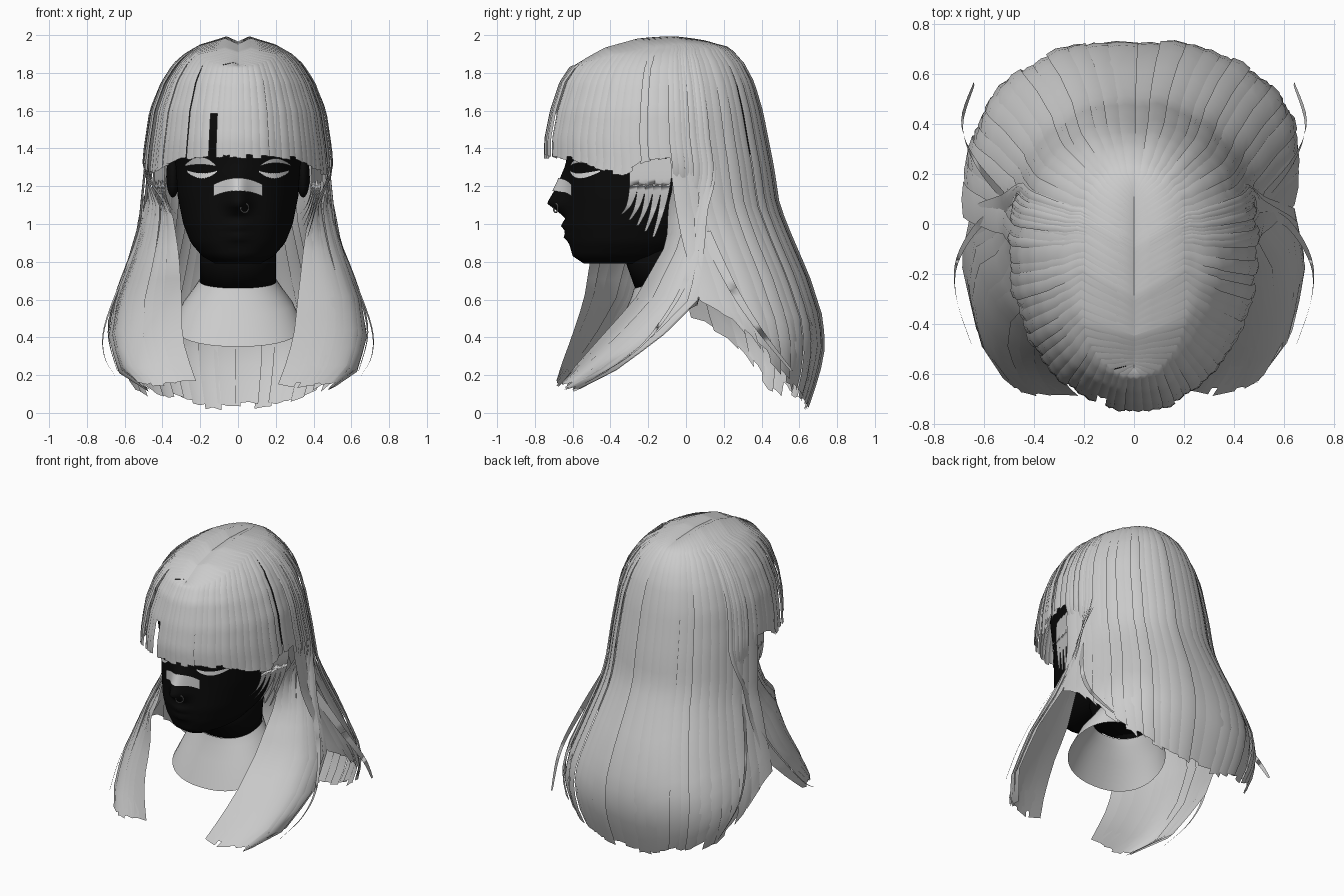
import bpy, bmesh, math, random
from mathutils import Vector

random.seed(4)
if "Cube" in bpy.data.objects:
    bpy.data.objects.remove(bpy.data.objects["Cube"])


def material(name, v):
    m = bpy.data.materials.new(name)
    m.use_nodes = True
    m.diffuse_color = (v, v, v, 1)
    m.node_tree.nodes["Principled BSDF"].inputs["Base Color"].default_value = (v, v, v, 1)
    return m


HAIR = material("light grey", 0.6)
BLACK = material("black", 0.003)
WHITE = material("white", 0.8)
METAL = material("mid grey", 0.25)


def interp(table, k):
    """Piecewise linear lookup; returns a list of the remaining columns."""
    table = sorted(table)
    if k <= table[0][0]:
        return list(table[0][1:])
    for a, b in zip(table, table[1:]):
        if k <= b[0]:
            f = (k - a[0]) / (b[0] - a[0])
            return [p + (q - p) * f for p, q in zip(a[1:], b[1:])]
    return list(table[-1][1:])


def grids(name, sheets, mat, closed=False):
    """One object from several sheets; each sheet is a list of rows of points."""
    bm = bmesh.new()
    for rows in sheets:
        vs = [[bm.verts.new(p) for p in row] for row in rows]
        for r0, r1 in zip(vs, vs[1:]):
            n = len(r0)
            for i in range(n if closed else n - 1):
                j = (i + 1) % n
                bm.faces.new((r0[i], r0[j], r1[j], r1[i]))
        if closed == "capped":
            bm.faces.new(vs[0])
            bm.faces.new(vs[-1])
    bmesh.ops.recalc_face_normals(bm, faces=bm.faces[:])
    for f in bm.faces:
        f.smooth = True
    me = bpy.data.meshes.new(name)
    bm.to_mesh(me)
    bm.free()
    ob = bpy.data.objects.new(name, me)
    bpy.context.collection.objects.link(ob)
    me.materials.append(mat)


def power(v, e):
    return math.copysign(abs(v) ** e, v)


# ---- head, with nose and lips raised from the face ----
HEAD = [(0.79, -0.54, -0.1, 0.12), (0.83, -0.6, 0, 0.19), (0.9, -0.62, 0.1, 0.25),
        (1.0, -0.635, 0.2, 0.29), (1.15, -0.625, 0.28, 0.32), (1.3, -0.625, 0.33, 0.33),
        (1.5, -0.64, 0.36, 0.36), (1.7, -0.57, 0.3, 0.33), (1.85, -0.4, 0.17, 0.22),
        (1.92, -0.2, 0, 0.06)]
NOSE = [(0.9, 0), (0.93, 0.025), (0.96, 0.008), (0.99, 0.03), (1.03, 0.005), (1.06, 0.04),
        (1.11, 0.11), (1.2, 0.06), (1.32, 0.01), (1.4, 0)]


def bump(x, z):
    return interp(NOSE, z)[0] * math.exp(-(x / 0.06) ** 2)


def face_y(x, z):
    yf, yb, w = interp(HEAD, z)
    d = max(0, 1 - abs(x / w) ** 2.22) ** 0.45
    return (yf + yb) / 2 - (yb - yf) / 2 * d - bump(x, z)


def ring(zf, zb, yf, yb, w, sides, nose=False):
    row = []
    for i in range(sides):
        a = 2 * math.pi * i / sides
        s, c = power(math.sin(a), 0.9), power(math.cos(a), 0.9)
        x, z = w * s, (zf + zb) / 2 + (zf - zb) / 2 * c
        y = (yf + yb) / 2 - (yb - yf) / 2 * c
        row.append((x, y - (bump(x, z) if nose and c > 0 else 0), z))
    return row


rows = []
for i in range(58):
    z = 0.79 + 1.13 * i / 57
    rows.append(ring(z, z, *interp(HEAD, z), 128, True))
grids("head", [rows], BLACK, "capped")

grids("neck", [[ring(0.66, 0.72, -0.27, 0.1, 0.2, 40), ring(0.8, 0.8, -0.32, 0.12, 0.2, 40),
                ring(1, 1, -0.32, 0.18, 0.2, 40)]], BLACK, "capped")
grids("bust", [[ring(0.66, 0.74, -0.275, 0.105, 0.205, 40), ring(0.61, 0.7, -0.29, 0.1, 0.235, 40),
                ring(0.52, 0.64, -0.33, 0.08, 0.29, 40), ring(0.35, 0.57, -0.4, 0.06, 0.34, 40)]],
      HAIR, True)

for side in (1, -1):
    bpy.ops.mesh.primitive_uv_sphere_add(segments=20, ring_count=12, location=(side * 0.345, -0.08, 1.25))
    ear = bpy.context.object
    ear.name = "ear"
    ear.scale = (0.035, 0.07, 0.11)
    ear.data.materials.append(BLACK)
    bpy.ops.object.shade_smooth()


# ---- plates that lie on the face ----
def plate(name, cx, cz, half, bend, thick, taper, mat, lift=0.008):
    rows = []
    for i in range(17):
        u = i / 8 - 1
        h = thick * (1 - taper * u * u)
        x, z = cx + half * u, cz + bend * u * u
        rows.append([(x, face_y(x, z + k * h) - lift, z + k * h) for k in (-1, 0, 1)])
    grids(name, [rows], mat)


for side in (1, -1):
    plate("eye", side * 0.19, 1.255, 0.08, 0.025, 0.014, 0.7, WHITE)
    plate("eyelash", side * 0.2, 1.335, 0.08, -0.025, 0.02 if side < 0 else 0.012, 0.8, HAIR, 0.009)
plate("nose_bandage", 0, 1.21, 0.13, -0.032, 0.034, 0.1, HAIR, 0.009)
bpy.ops.mesh.primitive_torus_add(major_radius=0.024, minor_radius=0.004, major_segments=20,
                                 minor_segments=6, location=(0.035, -0.69, 1.085),
                                 rotation=(math.pi / 2, 0, 0.5))
bpy.context.object.name = "nose_ring"
bpy.context.object.data.materials.append(METAL)

# ---- hair envelope: half width, front, back and centre by height ----
WIDTH = [(2, 0.04), (1.97, 0.16), (1.9, 0.27), (1.85, 0.32), (1.75, 0.385), (1.6, 0.44), (1.4, 0.47),
         (1.2, 0.49), (1, 0.51), (0.9, 0.54), (0.7, 0.6), (0.5, 0.67), (0.35, 0.69), (0.2, 0.65), (0, 0.55)]
FRONT = [(2, -0.15), (1.985, -0.28), (1.95, -0.42), (1.9, -0.53), (1.83, -0.61), (1.75, -0.66),
         (1.6, -0.71), (1.45, -0.74)]
BACK = [(2, 0.03), (1.97, 0.15), (1.93, 0.23), (1.85, 0.3), (1.75, 0.35), (1.6, 0.39), (1.3, 0.45),
        (1.1, 0.48), (0.95, 0.54), (0.72, 0.64), (0.5, 0.71), (0.35, 0.72), (0.2, 0.69), (0, 0.62)]
CENTRE = [(1.3, -0.15), (0.9, -0.1), (0.6, -0.03), (0.3, 0.1), (0, 0.2)]
PARTING = [(-0.57, 1.84), (-0.45, 1.91), (-0.3, 1.95), (-0.1, 1.965), (0.12, 1.955)]
# front lock: rear x, rear y, front x, front y by height
LOCK = [(1.3, 0.48, 0.12, 0.41, -0.04), (1.15, 0.49, 0.11, 0.37, -0.09), (0.9, 0.53, 0.09, 0.335, -0.1),
        (0.6, 0.63, 0.05, 0.31, -0.27), (0.4, 0.67, -0.15, 0.29, -0.45),
        (0.2, 0.61, -0.42, 0.23, -0.63), (0.12, 0.45, -0.59, 0.19, -0.69)]
# the right lock sweeps further forward and inward
LEAD = [(1.35, 0, 0), (1.2, 0.12, 0.03), (0.8, 0.34, 0.03), (0.6, 0.26, 0.02), (0.4, 0.15, 0), (0.1, 0, 0)]


def envelope(phi, z, side):
    a = math.radians(phi)
    f, b = interp(FRONT, z)[0], interp(BACK, z)[0]
    c = (f + b) / 2 if z > 1.3 else interp(CENTRE, z)[0]
    if side < 0:
        c -= 0.1 * min(1, max(0, (1 - z) / 0.5))
    e = 1.05 if phi < 90 else min(0.9, max(0.8, 0.9 - (1.1 - z) * 0.2))
    return Vector((interp(WIDTH, z)[0] * power(math.sin(a), e),
                   c - (b - c) * power(math.cos(a), e), z))


def lock_point(v, z, side):
    p = envelope(118 - 22 * v, z, side)
    rx, ry, fx, fy = interp(LOCK, z)
    if side < 0:
        forward, inward = interp(LEAD, z)
        fx, fy = fx - inward, fy - forward
    bulge = 0.09 * math.sin(math.pi * v) * min(1, max(0, (1.1 - z) / 0.5))
    q = Vector((rx + (fx - rx) * v + bulge, ry + (fy - ry) * v - bulge * 0.6, z))
    k = min(1, max(0, (1.35 - z) / 0.3))
    return p.lerp(q, k * k * (3 - 2 * k))


def strip(k0, k1, hem, side, point, angle, steps, ragged, base=0.0):
    """A lock of hair from the parting to its hem, three points wide."""
    lift, cut = random.uniform(0, 0.018) + base, random.uniform(-ragged, ragged)
    cols = []
    for j in range(3):
        k = k0 + (k1 - k0) * j / 2
        a = math.radians(angle(k))
        y = -0.57 + 0.69 * (1 - math.cos(a)) / 2
        root = Vector((-0.004, y, interp(PARTING, y)[0]))
        end = hem(k) + cut + random.uniform(-ragged, ragged) / 2
        path = [root]
        for i in range(1, steps + 1):
            t = i / steps
            p = point(k, root.z - (root.z - end) * t ** 1.5, side)
            out = lift * min(1, 3 * t) + (0.007 if j == 1 else 0)
            path.append(p + Vector((math.sin(a), -math.cos(a), 0)) * out)
        path.insert(1, path[0].lerp(path[1], 0.35) + Vector((0, 0, 0.035 * math.sin(a))))
        cols.append([(side * p.x, p.y, p.z) for p in path])
    return [list(r) for r in zip(*cols)]


def cap_point(phi, z, side):
    return envelope(phi, z, side)


FRINGE_HEM = [(0, 1.36), (40, 1.345), (58, 1.29), (72, 1.26), (82, 1.33), (97, 1.36)]
BACK_HEM = [(96, 0.6), (104, 0.52), (112, 0.38), (122, 0.24), (140, 0.12), (160, 0.05), (180, 0.03)]
fringe, back, locks = [], [], []
for side in (1, -1):
    for phi in range(0, 96, 5):
        parted = side < 0 and phi == 15
        low = (lambda k: 1.58) if parted else (lambda k: interp(FRINGE_HEM, k)[0])
        over = 0.2 if side < 0 and phi == 10 else 1
        fringe.append(strip(phi - (phi == 0), phi + 5 + over, low, side, cap_point,
                            lambda k: k, 20, 0.01))
    for phi in range(96, 180, 6):
        low = 0.09 if side < 0 and phi < 130 else 0
        back.append(strip(phi - 1, min(phi + 6.5, 181), lambda k: interp(BACK_HEM, k)[0] - low, side,
                          cap_point, lambda k: k, 28, 0.02))
    for i in range(9):
        locks.append(strip(i / 9 - 0.02, (i + 1) / 9 + 0.03, lambda v: 0.14 + 0.01 * v, side,
                           lock_point, lambda v: 118 - 22 * v, 28, 0.02, 0.01))
grids("fringe", fringe, HAIR)
grids("back_hair", back, HAIR)
grids("front_locks", locks, HAIR)


# ---- loose strands ----
def strand(points, width, side):
    """A tapering ribbon along a smoothed path."""
    pts = [Vector(p) for p in points]
    pts = [pts[0]] + pts + [pts[-1]]
    rows = []
    for i in range(1, len(pts) - 2):
        a, b, c, d = pts[i - 1:i + 3]
        for s in range(6):
            t = s / 5
            p = 0.5 * (2 * b + (c - a) * t + (2 * a - 5 * b + 4 * c - d) * t * t
                       + (3 * b - a - 3 * c + d) * t ** 3)
            w = width * (1 - 0.8 * (i - 1 + t) / (len(pts) - 3))
            rows.append([(side * (p.x - w / 2), p.y - w, p.z), (side * p.x, p.y + w, p.z + w / 2)])
    return rows


loose = []
for side in (1, -1):
    for i in range(5):
        y = -0.29 + 0.042 * i
        x = 0.4 + 0.01 * i
        loose.append(strand([(x, y + 0.02, 1.34), (x, y + 0.015, 1.2), (x - 0.03, y - 0.01, 1.1 - 0.01 * i),
                             (x - 0.07, y - 0.05, 1.05 - 0.03 * i)], 0.034, side))
    loose.append(strand([(0.5, 0.06, 1), (0.62, 0, 0.7), (0.71, -0.15, 0.45), (0.71, -0.3, 0.3),
                         (0.65, -0.48, 0.19)], 0.02, side))
    loose.append(strand([(0.52, 0.1, 0.95), (0.64, 0.25, 0.65), (0.69, 0.4, 0.42), (0.64, 0.56, 0.22)],
                        0.03, side))
grids("loose_strands", loose, HAIR)
